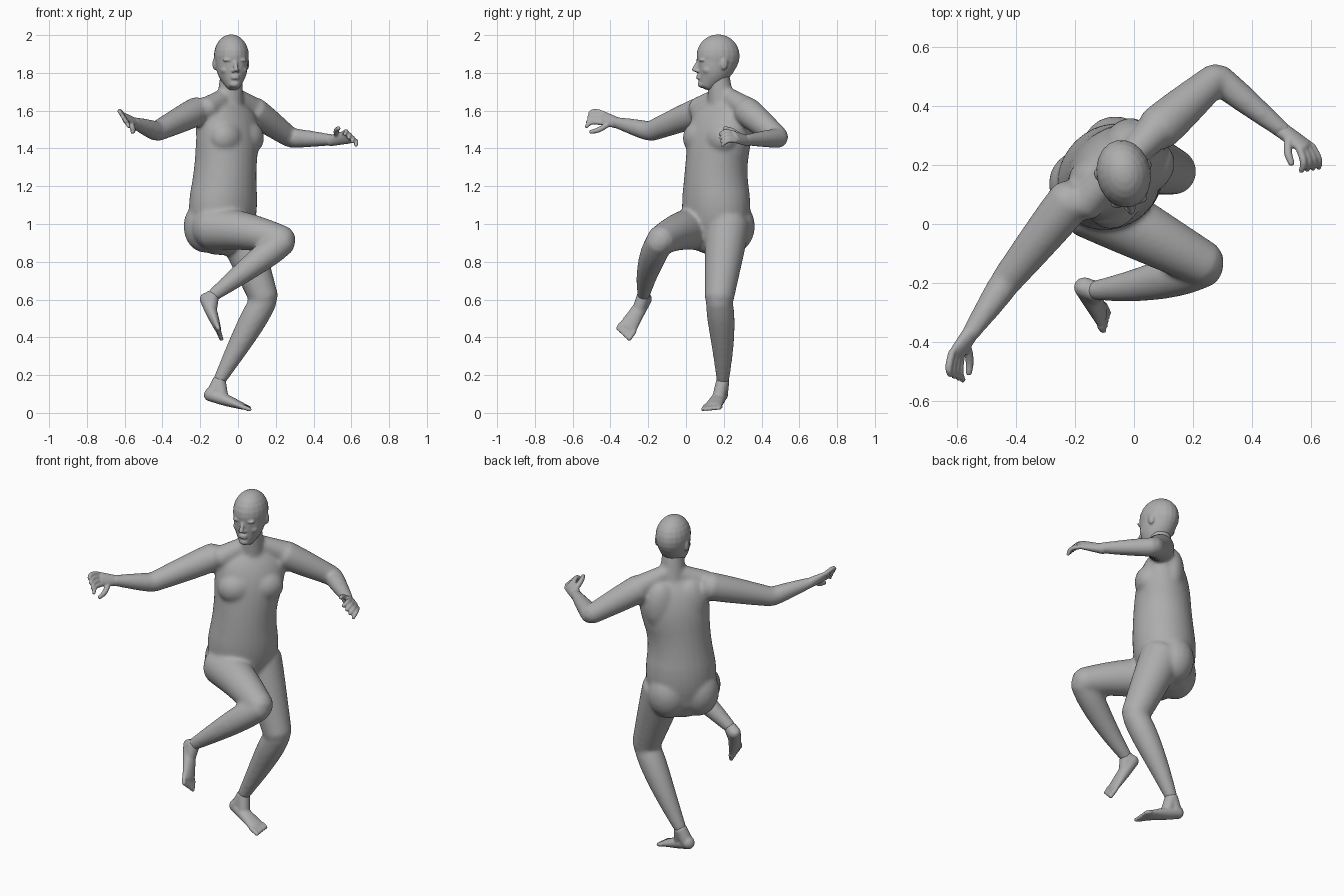
import bpy
import bmesh
from mathutils import Vector, Matrix
from math import sin, cos, pi

cube = bpy.data.objects.get("Cube")
if cube:
    bpy.data.objects.remove(cube, do_unlink=True)

skin = bpy.data.materials.new("plain_grey")
skin.use_nodes = True
GREY = (0.42, 0.42, 0.42, 1)
skin.diffuse_color = GREY
skin.node_tree.nodes["Principled BSDF"].inputs["Base Color"].default_value = GREY

UP = Vector((0, 0, 1))
STRAIGHT = Vector((0, 0, 0))


def mix(start, end, amount):
    """Blend two numbers or two vectors."""
    return start + (end - start) * amount


def forward_of(left):
    """Horizontal facing direction that belongs to a left direction."""
    return Vector((left.y, -left.x, 0))


def refine(rows):
    """Round off a list of (centre, width, depth) rows by corner cutting."""
    for _ in range(2):
        smooth = [rows[0]]
        for first, second in zip(rows, rows[1:]):
            for amount in (0.25, 0.75):
                smooth.append([mix(p, q, amount) for p, q in zip(first, second)])
        rows = smooth + [rows[-1]]
    return rows


def tube(bm, rows, side, sides=20):
    """Closed loft of elliptical rings with rounded ends; width runs along side."""
    rows = refine(rows)
    last = len(rows) - 1
    rings = []
    for i, (centre, width, depth) in enumerate(rows):
        ahead, behind = rows[min(i + 1, last)][0], rows[max(i - 1, 0)][0]
        tangent = (ahead - behind).normalized()
        across = (side - tangent * side.dot(tangent)).normalized()
        normal = tangent.cross(across)
        # Quarter-circle caps at both ends
        angles = [0]
        if i == 0:
            angles = [-pi * 0.4, -pi / 4, 0]
        elif i == last:
            angles = [0, pi / 4, pi * 0.4]
        for tilt in angles:
            middle = centre + tangent * min(width, depth) * sin(tilt) * 0.7
            rings.append([])
            for k in range(sides):
                turn = 2 * pi * k / sides
                offset = across * width * cos(turn) + normal * depth * sin(turn)
                rings[-1].append(bm.verts.new(middle + offset * cos(tilt)))
    for low, high in zip(rings, rings[1:]):
        for k in range(sides):
            n = (k + 1) % sides
            bm.faces.new((low[k], low[n], high[n], high[k]))
    bm.faces.new(rings[0][::-1])
    bm.faces.new(rings[-1])


def limb(bm, start, end, thick, thin, muscle=0.0, sway=STRAIGHT):
    """Round tapering segment; its muscle swells nearer the start, sway bows it."""
    rows = []
    for step in range(7):
        t = step / 6
        radius = mix(thick, thin, t) + muscle * sin(pi * t ** 0.6)
        rows.append((mix(start, end, t) + sway * sin(pi * t), radius, radius))
    tube(bm, rows, (end - start).orthogonal())


def blob(bm, centre, radii, left):
    """Ellipsoid with radii along left, front and up."""
    turn = Matrix((left, forward_of(left), UP)).transposed().to_4x4()
    bmesh.ops.create_uvsphere(
        bm, u_segments=20, v_segments=12, radius=1,
        matrix=Matrix.Translation(centre) @ turn @ Matrix.Diagonal((*radii, 1)))


def finish(bm, name, voxel, rounds):
    """Fuse the overlapping volumes into one soft surface."""
    bmesh.ops.recalc_face_normals(bm, faces=bm.faces)
    mesh = bpy.data.meshes.new(name)
    bm.to_mesh(mesh)
    bm.free()
    mesh.materials.append(skin)
    obj = bpy.data.objects.new(name, mesh)
    bpy.context.collection.objects.link(obj)
    fuse = obj.modifiers.new("fuse", 'REMESH')
    fuse.mode = 'VOXEL'
    fuse.voxel_size = voxel
    fuse.use_smooth_shade = True
    soften = obj.modifiers.new("soften", 'SMOOTH')
    soften.iterations = rounds


# Torso, turned toward its left
body = bmesh.new()
LEFT = Vector((0.7, 0.72, 0)).normalized()
FRONT = forward_of(LEFT)
tailbone, nape = Vector((-0.09, 0.16, 0.93)), Vector((-0.04, 0.2, 1.65))


def spine(t):
    """Point on the gently arched body axis, from tailbone to nape."""
    return mix(tailbone, nape, t) + (FRONT * 0.014 - LEFT * 0.018) * sin(pi * t) ** 2


tube(body, [(spine(t), width, depth) for t, width, depth in (
    (0, 0.16, 0.14), (0.2, 0.2, 0.175), (0.5, 0.165, 0.16),
    (0.75, 0.19, 0.145), (0.9, 0.19, 0.11), (1, 0.1, 0.06))], LEFT, 28)
skull = Vector((-0.035, 0.17, 1.89))
limb(body, spine(0.9), skull - UP * 0.1, 0.075, 0.06)
for sign in (-1, 1):
    outward = LEFT * sign
    # Chest, shoulder blade, buttock and shoulder slope
    blob(body, spine(0.73) + FRONT * 0.067 + outward * 0.08, (0.1, 0.08, 0.09), LEFT)
    blob(body, spine(0.8) - FRONT * 0.06 + outward * 0.08, (0.09, 0.06, 0.14), LEFT)
    blob(body, spine(0.08) - FRONT * 0.045 + outward * 0.08, (0.115, 0.115, 0.14), LEFT)
    limb(body, nape + UP * 0.04, spine(0.94) + outward * 0.18, 0.045, 0.065)


# Arms, each ending in a palm, four bent fingers and a thumb
def arm(name, shoulder, elbow, wrist, knuckle, tip, across):
    limb(body, shoulder, elbow, 0.077, 0.054, 0.003)
    limb(body, elbow, wrist, 0.052, 0.029, 0.003)
    bm = bmesh.new()
    across = across.normalized()
    aim = (knuckle - wrist).normalized()
    tube(bm, [(wrist - aim * 0.03, 0.029, 0.028), (mix(wrist, knuckle, 0.5), 0.036, 0.022),
              (knuckle, 0.04, 0.017)], across)

    def digit(root, middle, end, size):
        tube(bm, [(root, size, size), (middle, size, size),
                  (end, size * 0.75, size * 0.75)], across, 10)

    for i in range(4):
        place = across * (i - 1.5)
        root, end = knuckle + place * 0.02, tip + place * 0.028
        digit(root, mix(root, end, 0.5) + aim * 0.018 + UP * 0.012, end, 0.013)
    root = mix(wrist, knuckle, 0.4) + across * 0.02
    end = mix(knuckle, tip, 0.6) + across * 0.08
    digit(root, mix(root, end, 0.5) + across * 0.015, end, 0.015)
    finish(bm, name, 0.005, 3)


arm("right_hand", Vector((-0.21, 0.085, 1.6)), Vector((-0.43, -0.19, 1.49)),
    Vector((-0.56, -0.38, 1.54)), Vector((-0.6, -0.44, 1.56)),
    Vector((-0.6, -0.52, 1.55)), Vector((0.5, -0.2, -0.8)))
arm("left_hand", Vector((0.08, 0.32, 1.6)), Vector((0.28, 0.495, 1.455)),
    Vector((0.51, 0.31, 1.445)), Vector((0.58, 0.26, 1.46)),
    Vector((0.595, 0.185, 1.445)), Vector((-0.5, -0.1, 0.5)))


# Legs
def leg(hip, knee, ankle, thigh_sway, shin_sway):
    limb(body, hip, knee, 0.118, 0.077, 0.002, thigh_sway)
    limb(body, knee, ankle, 0.07, 0.034, 0.012, shin_sway)


# Flat feet with five toes
def foot(name, ankle, heel, ball, side):
    bm = bmesh.new()
    side = side.normalized()
    aim = (ball - heel).normalized()
    for reach, size in ((0.1, 0.036), (0.4, 0.034)):
        limb(bm, ankle, mix(heel, ball, reach), 0.035, size)
    tube(bm, [(heel, 0.034, 0.036), (mix(heel, ball, 0.5), 0.04, 0.032),
              (ball, 0.05, 0.018)], side)
    for i in range(5):
        root = ball + side * (i - 2) * 0.02
        limb(bm, root, root + aim * (0.054 - i * 0.006), 0.014, 0.011)
    finish(bm, name, 0.006, 4)


left_ankle, right_ankle = Vector((-0.1, 0.195, 0.17)), Vector((-0.135, -0.225, 0.62))
leg(Vector((-0.01, 0.22, 1)), Vector((0.14, 0.175, 0.6)), left_ankle,
    STRAIGHT, Vector((0, 0.008, 0)))
leg(Vector((-0.15, 0.07, 0.98)), Vector((0.245, -0.14, 0.91)), right_ankle,
    UP * 0.015, Vector((0, -0.015, 0)))
foot("left_foot", left_ankle, Vector((-0.155, 0.19, 0.1)), Vector((0.025, 0.142, 0.035)),
     Vector((0.25, 1, 0)))
foot("right_foot", right_ankle, Vector((-0.17, -0.21, 0.61)), Vector((-0.108, -0.31, 0.45)),
     Vector((-0.1, -0.8, 0.4)))
finish(body, "body", 0.009, 16)

# Head, facing nearly forward
head = bmesh.new()
GAZE_LEFT = Vector((1, 0.2, 0)).normalized()
GAZE = forward_of(GAZE_LEFT)


def face(left, front, height):
    """Point measured from the middle of the skull."""
    return skull + GAZE_LEFT * left + GAZE * front + UP * height


blob(head, skull, (0.092, 0.116, 0.114), GAZE_LEFT)
tube(head, [(face(0, front, height), width, depth) for front, height, width, depth in (
    (0.06, -0.145, 0.048, 0.052), (0.035, -0.1, 0.076, 0.084),
    (0.01, -0.04, 0.087, 0.108), (0, 0, 0.09, 0.11))], GAZE_LEFT, 28)
# Nose, lips and chin
limb(head, face(0, 0.108, -0.03), face(0, 0.13, -0.075), 0.009, 0.013)
for height in (-0.106, -0.118):
    blob(head, face(0, 0.105, height), (0.024, 0.013, 0.007), GAZE_LEFT)
blob(head, face(0, 0.085, -0.15), (0.03, 0.025, 0.02), GAZE_LEFT)
for sign in (-1, 1):
    # Nostril, brow, eye, cheekbone and ear
    blob(head, face(sign * 0.013, 0.116, -0.08), (0.009, 0.011, 0.008), GAZE_LEFT)
    blob(head, face(sign * 0.035, 0.095, -0.022), (0.03, 0.016, 0.01), GAZE_LEFT)
    blob(head, face(sign * 0.034, 0.09, -0.043), (0.015, 0.014, 0.008), GAZE_LEFT)
    blob(head, face(sign * 0.042, 0.064, -0.075), (0.03, 0.03, 0.025), GAZE_LEFT)
    blob(head, face(sign * 0.087, -0.015, -0.042), (0.012, 0.02, 0.033), GAZE_LEFT)
finish(head, "head", 0.0055, 5)
